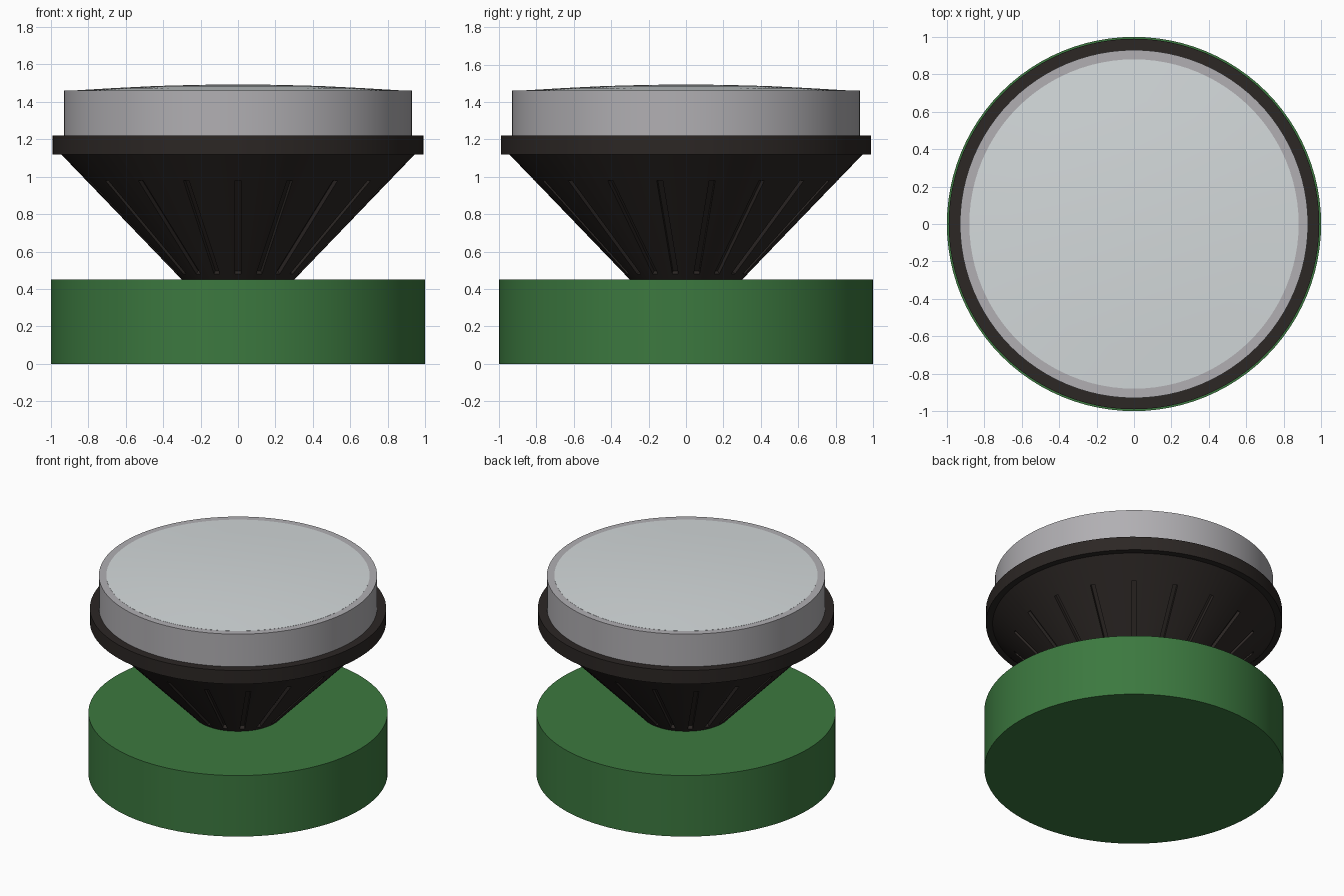
import bpy, bmesh
from math import radians, atan2, cos, sin, hypot
from mathutils import Matrix, Vector

if "Cube" in bpy.data.objects:
    bpy.data.objects.remove(bpy.data.objects["Cube"])

SIDES = 96


def material(name, rgb):
    m = bpy.data.materials.new(name)
    m.diffuse_color = (*rgb, 1)
    m.use_nodes = True
    m.node_tree.nodes["Principled BSDF"].inputs["Base Color"].default_value = m.diffuse_color
    return m


def link(name, bm, mat=None):
    me = bpy.data.meshes.new(name)
    bm.to_mesh(me)
    bm.free()
    ob = bpy.data.objects.new(name, me)
    bpy.context.collection.objects.link(ob)
    if mat:
        me.materials.append(mat)
    return ob


def smooth(ob):
    bpy.ops.object.select_all(action='DESELECT')
    bpy.context.view_layer.objects.active = ob
    ob.select_set(True)
    bpy.ops.object.shade_smooth_by_angle(angle=radians(25))


def lathe(name, profile, mat=None):
    """Revolve (radius, z) points, starting and ending on the axis."""
    bm = bmesh.new()
    vs = [bm.verts.new((r, 0, z)) for r, z in profile]
    edges = [bm.edges.new(p) for p in zip(vs, vs[1:])]
    bmesh.ops.spin(bm, geom=vs + edges, cent=(0, 0, 0), axis=(0, 0, 1),
                   angle=radians(360), steps=SIDES, use_duplicate=False)
    bmesh.ops.remove_doubles(bm, verts=bm.verts, dist=1e-4)
    bmesh.ops.recalc_face_normals(bm, faces=bm.faces)
    return link(name, bm, mat)


green = material("green", (0.045, 0.19, 0.05))
black = material("warm_black", (0.025, 0.02, 0.018))
metal = material("light_metal", (0.44, 0.43, 0.45))
glass = material("pale_glass", (0.66, 0.70, 0.71))

# Base, body, drum and shallow domed lens
base = lathe("base", [(0, 0), (1, 0), (1, 0.45), (0, 0.45)], green)
R0, Z0, R1, Z1 = 0.30, 0.45, 0.945, 1.12
body = lathe("tapered_body", [(0, Z0), (R0, Z0), (R1, Z1), (0.99, Z1),
                              (0.99, 1.22), (0, 1.22)], black)
drum = lathe("drum", [(0, 1.21), (0.93, 1.21), (0.93, 1.46), (0, 1.46)], metal)
lens = lathe("lens", [(0, 1.455), (0.88, 1.455), (0.88, 1.461), (0.66, 1.474),
                      (0.44, 1.485), (0.22, 1.491), (0, 1.494)], glass)

# Eighteen slots cut along the slope of the body
slope = atan2(R1 - R0, Z1 - Z0)
length = 0.50 / cos(slope)
z_mid = 0.73
r_mid = R0 + (z_mid - Z0) * (R1 - R0) / (Z1 - Z0)
bm = bmesh.new()
for i in range(18):
    mat = (Matrix.Rotation(radians(20 * i - 90), 4, 'Z')
           @ Matrix.Translation((r_mid, 0, z_mid))
           @ Matrix.Rotation(slope, 4, 'Y')
           @ Matrix.Diagonal((0.05, 0.032, length, 1)))
    bmesh.ops.create_cube(bm, size=1, matrix=mat)
cutter = link("slot_cutter", bm)
cutter.hide_render = True
mod = body.modifiers.new("slots", 'BOOLEAN')
mod.object = cutter
mod.operation = 'DIFFERENCE'
mod.solver = 'EXACT'
bpy.context.view_layer.objects.active = body
bpy.ops.object.modifier_apply(modifier=mod.name)
bpy.data.objects.remove(cutter)

for ob in (base, body, drum, lens):
    smooth(ob)
